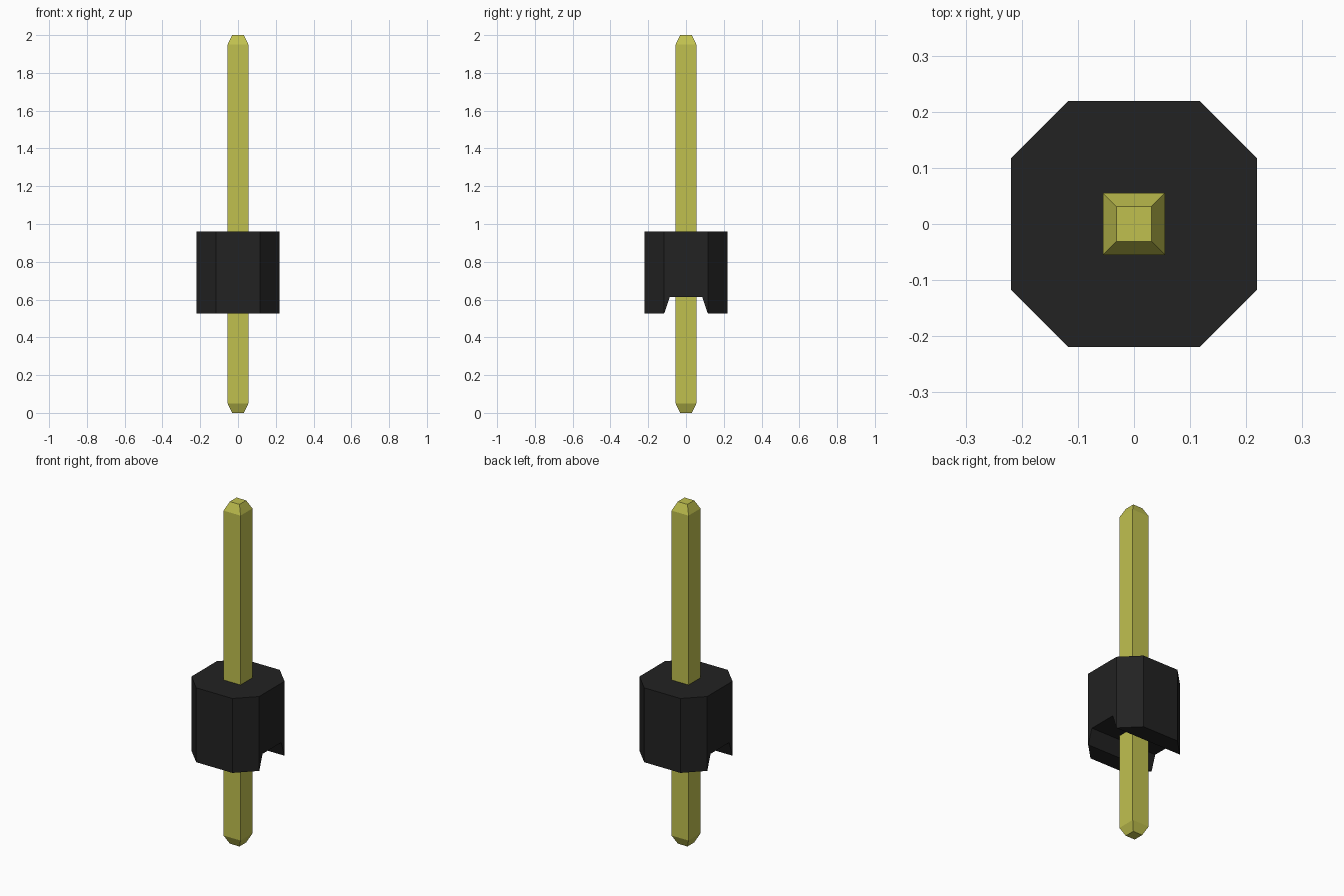
import bpy
import bmesh

cube = bpy.data.objects.get("Cube")
if cube:
    bpy.data.objects.remove(cube, do_unlink=True)


def material(name, rgb):
    mat = bpy.data.materials.new(name)
    mat.use_nodes = True
    mat.diffuse_color = (*rgb, 1)
    bsdf = next(n for n in mat.node_tree.nodes if n.type == 'BSDF_PRINCIPLED')
    bsdf.inputs["Base Color"].default_value = (*rgb, 1)
    return mat


def finish(bm, name, mat):
    bmesh.ops.recalc_face_normals(bm, faces=bm.faces)
    mesh = bpy.data.meshes.new(name)
    bm.to_mesh(mesh)
    bm.free()
    mesh.materials.append(mat)
    obj = bpy.data.objects.new(name, mesh)
    bpy.context.collection.objects.link(obj)
    return obj


gold = material("gold metal", (0.53, 0.53, 0.078))
black = material("black plastic", (0.016, 0.016, 0.016))

# Housing: slotted side profile extruded along x
HALF, BOTTOM, TOP = 0.219, 0.525, 0.96
SLOT_FOOT, SLOT_ROOF, SLOT_Z = 0.116, 0.086, 0.613
right_half = [(SLOT_ROOF, SLOT_Z), (SLOT_FOOT, BOTTOM), (HALF, BOTTOM), (HALF, TOP)]
profile = right_half + [(-y, z) for y, z in reversed(right_half)]
bm = bmesh.new()
face = bm.faces.new([bm.verts.new((-HALF, y, z)) for y, z in profile])
grown = bmesh.ops.extrude_face_region(bm, geom=[face], use_keep_orig=True)
new_verts = [v for v in grown["geom"] if isinstance(v, bmesh.types.BMVert)]
bmesh.ops.translate(bm, verts=new_verts, vec=(2 * HALF, 0, 0))
bmesh.ops.recalc_face_normals(bm, faces=bm.faces)

# Chamfer the four upright corners into an octagon
corners = [e for e in bm.edges
           if all(abs(abs(v.co.y) - HALF) < 1e-5 for v in e.verts)
           and abs(e.verts[0].co.z - e.verts[1].co.z) > 0.1]
bmesh.ops.bevel(bm, geom=corners, offset=0.102, offset_type='OFFSET',
                segments=1, affect='EDGES', clamp_overlap=False)
finish(bm, "housing", black)

# Pin: square rod with tapered tips, as stacked square rings
bm = bmesh.new()
rings = []
for half, z in [(0.031, 0), (0.055, 0.05), (0.055, 1.95), (0.031, 2)]:
    rings.append([bm.verts.new((sx * half, sy * half, z))
                  for sx, sy in ((-1, -1), (1, -1), (1, 1), (-1, 1))])
for low, high in zip(rings, rings[1:]):
    for i in range(4):
        j = (i + 1) % 4
        bm.faces.new((low[i], low[j], high[j], high[i]))
bm.faces.new(rings[0])
bm.faces.new(rings[-1])
finish(bm, "pin", gold)
